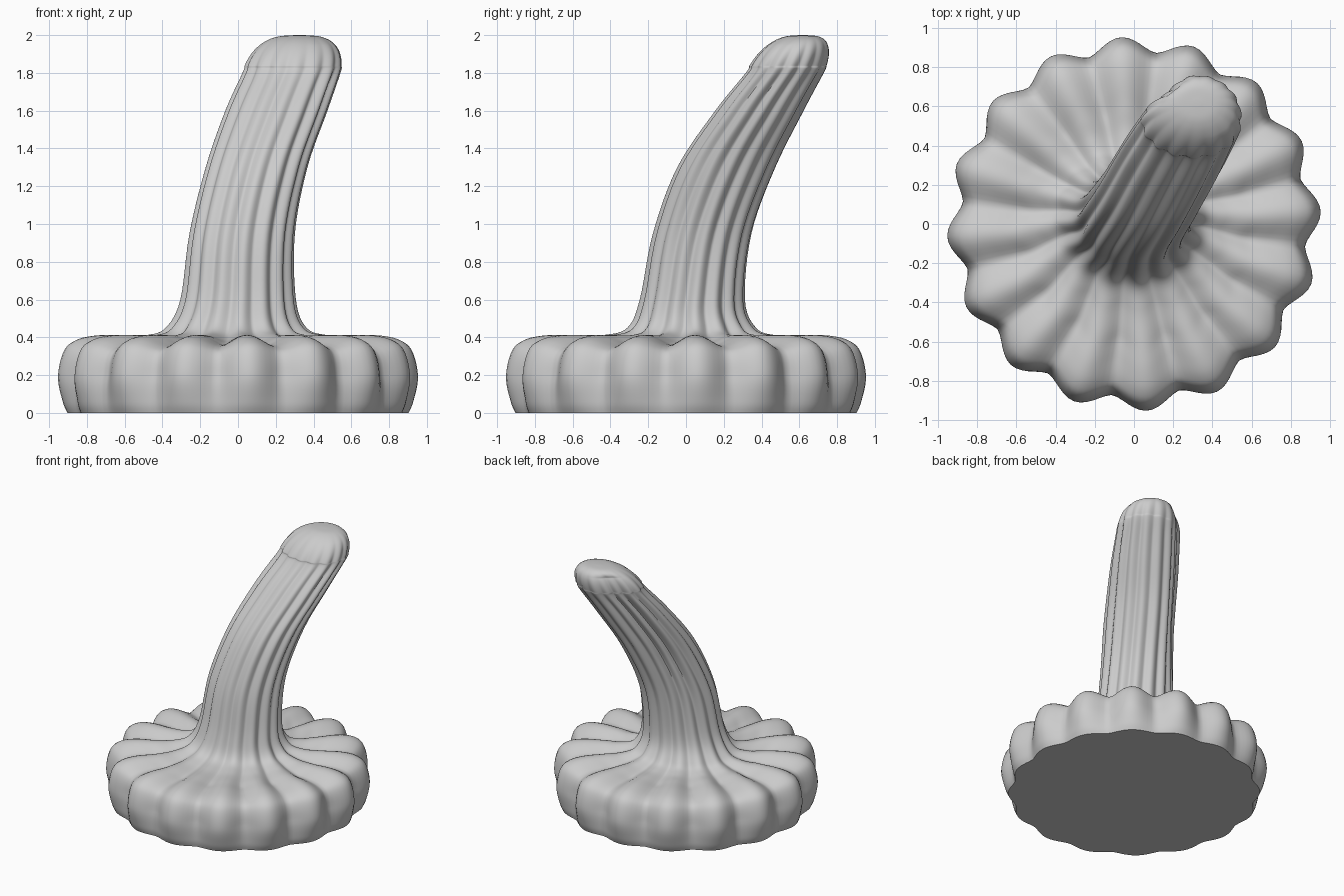
import bpy, bmesh, math

if "Cube" in bpy.data.objects:
    bpy.data.objects.remove(bpy.data.objects["Cube"])

LOBES, SEG, SUB = 16, 192, 6
PHASE = math.radians(4)

# Base outline: radius, z
BASE = [(.905, 0), (.93, .06), (.955, .19), (.925, .325), (.86, .385),
        (.75, .41), (.6, .412), (.47, .412), (.36, .45)]
# Leaning stem: centre x, centre y, radius x, radius y, z
STEM = [(0, .035, .307, .28, .6), (.02, .09, .281, .264, .95),
        (.095, .22, .272, .264, 1.3), (.2, .395, .273, .238, 1.6),
        (.28, .528, .262, .21, 1.8)]


def clamp(v):
    return max(0, min(1, v))


def spline(a, b, c, d, t):
    return [.5 * (2 * q + (r - p) * t + (2 * p - 5 * q + 4 * r - s) * t * t
                  + (3 * q - p - 3 * r + s) * t ** 3) for p, q, r, s in zip(a, b, c, d)]


def smooth_rows(rows):
    out = []
    for i in range(len(rows) - 1):
        pts = [rows[max(0, min(len(rows) - 1, i + k))] for k in (-1, 0, 1, 2)]
        out += [spline(*pts, j / SUB) for j in range(SUB)]
    return out + [list(rows[-1])]


def ring(bm, row):
    cx, cy, rx, ry, z = row
    # Groove depth, groove sag on the base top, and flattened back-left stem side
    groove = (.04 + .05 * clamp(z / .2)) * clamp((2 - z) / .25)
    dip = .13 * clamp((z - .27) / .14) * clamp((rx - .34) / .3)
    lop = .24 * clamp((z - .45) / .8) * clamp((2 - z) / .05)
    verts = []
    for i in range(SEG):
        a = 2 * math.pi * i / SEG
        valley = 1 - ((1 + math.cos(LOBES * (a - PHASE))) / 2) ** .75
        c = math.cos(a - math.radians(135))
        k = 1 - groove * valley - lop * max(c, 0) ** 6 + .25 * lop * max(-c, 0) ** 6
        verts.append(bm.verts.new((cx + rx * k * math.cos(a), cy + ry * k * math.sin(a),
                                   min(2, z * (1 - dip * valley)))))
    return verts


# Base rows drift slightly towards the stem foot
rows = []
for r, z in BASE:
    s = clamp((.6 - r) / .24)
    rows.append((-.01 * s, .03 * s, r * (1 + .04 * s), r * (1 - .05 * s), z))
rows += STEM

# Rounded stem tip
cx, cy, rx, ry, z = STEM[-1]
for n in range(1, 9):
    phi = math.pi / 2 * n / 8.1
    u, s = math.sin(phi), math.cos(phi) ** (2 / 3)
    rows.append((cx + .045 * u, cy + .09 * u, rx * s, ry * s, z + .2 * u))

# Fluted stem flowing out of its lobed base
bm = bmesh.new()
rings = [ring(bm, r) for r in smooth_rows(rows)]
for lo, hi in zip(rings, rings[1:]):
    for i in range(SEG):
        j = (i + 1) % SEG
        bm.faces.new((lo[i], lo[j], hi[j], hi[i]))
bm.faces.new(rings[0][::-1])
bm.faces.new(rings[-1])
mesh = bpy.data.meshes.new("pumpkin_stem")
bm.to_mesh(mesh)
bm.free()
stem = bpy.data.objects.new("pumpkin_stem", mesh)
bpy.context.collection.objects.link(stem)
bpy.context.view_layer.objects.active = stem
stem.select_set(True)
bpy.ops.object.shade_smooth_by_angle(angle=math.radians(50))
